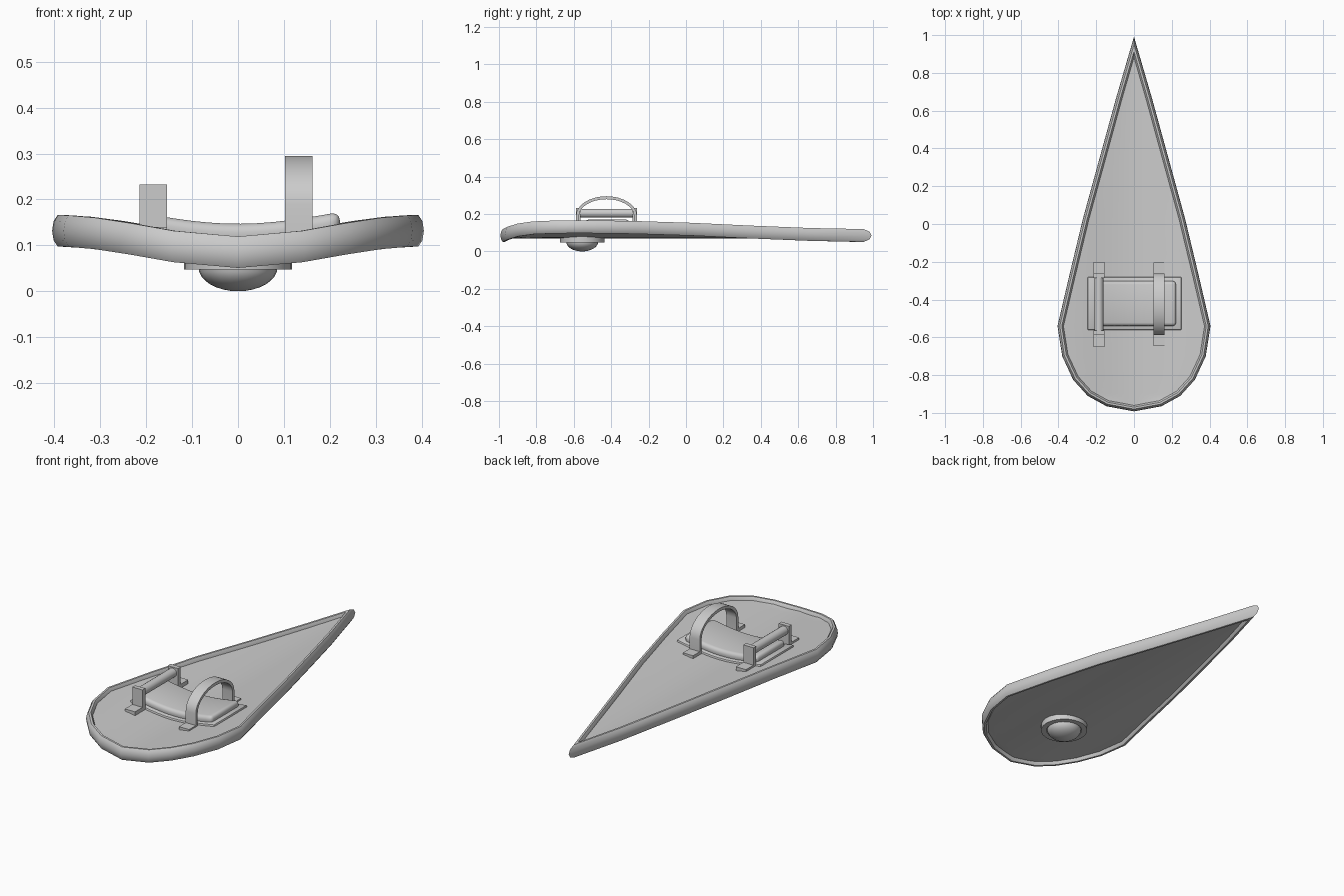
import bpy, bmesh, math
from mathutils import Vector, Matrix

cube = bpy.data.objects.get("Cube")
if cube:
    bpy.data.objects.remove(cube)

grey = bpy.data.materials.new("light grey metal")
grey.use_nodes = True
COLOUR = (0.6, 0.6, 0.6, 1)
grey.diffuse_color = COLOUR
grey.node_tree.nodes["Principled BSDF"].inputs["Base Color"].default_value = COLOUR


def bend(x):
    """Height added by the shield's curve across its width."""
    return 0.0235 * (1 - math.cos(math.pi * min(abs(x), 0.42) / 0.42))


def finish(name, bm, angle=35):
    bmesh.ops.recalc_face_normals(bm, faces=bm.faces)
    mesh = bpy.data.meshes.new(name)
    bm.to_mesh(mesh)
    bm.free()
    mesh.materials.append(grey)
    obj = bpy.data.objects.new(name, mesh)
    bpy.context.collection.objects.link(obj)
    bpy.ops.object.select_all(action='DESELECT')
    obj.select_set(True)
    bpy.context.view_layer.objects.active = obj
    bpy.ops.object.shade_smooth_by_angle(angle=math.radians(angle))
    return obj


def loft(name, rings, close=False, caps=True, angle=35):
    """Skin a list of closed rings of points."""
    bm = bmesh.new()
    vs = [[bm.verts.new(p) for p in ring] for ring in rings]
    n = len(vs[0])
    for i in range(len(vs) if close else len(vs) - 1):
        a, b = vs[i], vs[(i + 1) % len(vs)]
        for j in range(n):
            k = (j + 1) % n
            bm.faces.new((a[j], a[k], b[k], b[j]))
    if caps and not close:
        bm.faces.new(vs[0])
        bm.faces.new(vs[-1])
    return finish(name, bm, angle)


def block(name, lo, hi, bevel=0, segments=2, curved=False):
    """Box between two corners, optionally rounded and following the curve."""
    lo, hi = Vector(lo), Vector(hi)
    size = hi - lo
    bm = bmesh.new()
    bmesh.ops.create_cube(bm, size=1, matrix=Matrix.Translation((lo + hi) / 2)
                          @ Matrix.Diagonal((*size, 1)))
    if bevel:
        bmesh.ops.bevel(bm, geom=bm.edges[:], offset=bevel, segments=segments,
                        profile=0.5, affect='EDGES')
    if curved:
        for i in range(1, 12):
            bmesh.ops.bisect_plane(bm, geom=bm.verts[:] + bm.edges[:] + bm.faces[:],
                                   plane_co=(lo.x + size.x * i / 12, 0, 0),
                                   plane_no=(1, 0, 0))
        for v in bm.verts:
            v.co.z += bend(v.co.x)
    return finish(name, bm)


# Teardrop outline: left half from front to back tip, then mirrored
half = [(0, -0.992), (0.145, -0.965), (0.245, -0.91), (0.322, -0.825), (0.38, -0.70),
        (0.405, -0.54), (0.342, -0.27), (0.27, 0.03), (0.182, 0.35), (0.094, 0.67),
        (0, 0.992)]
outline = [Vector(p) for p in half + [(-x, y) for x, y in half[-2:0:-1]]]
count = len(outline)


def inset(i, d):
    """Outline point i moved inward by d along its corner's mitre."""
    p = outline[i]
    a = (p - outline[i - 1]).normalized()
    b = (outline[(i + 1) % count] - p).normalized()
    na, nb = Vector((-a.y, a.x)), Vector((-b.y, b.x))
    m = (na + nb).normalized()
    return p + m * (d / m.dot(na))


# Rim: oval tube around the outline
SIDES = 10
rim = []
for i in range(count):
    ring = []
    for j in range(SIDES):
        t = 2 * math.pi * j / SIDES
        q = inset(i, 0.017 - 0.017 * math.cos(t))
        ring.append((q.x, q.y, 0.085 + bend(outline[i].x) + 0.036 * math.sin(t)))
    rim.append(ring)
loft("rim", rim, close=True, angle=50)

# Plate: curved sheet spanning the rim
COLS = 16
rows = []
for i in range(len(half)):
    q = inset(i, 0.018)
    w = max(q.x, 0.001)
    xs = [w * (2 * c / COLS - 1) for c in range(COLS + 1)]
    rows.append([(x, q.y, 0.07 + bend(x)) for x in xs]
                + [(x, q.y, 0.105 + bend(x)) for x in reversed(xs)])
loft("shield_plate", rows)

# Arm pad on its flange
block("pad_flange", (-0.247, -0.562, 0.09), (0.252, -0.28, 0.116), 0.008, curved=True)
block("arm_pad", (-0.21, -0.54, 0.1), (0.222, -0.302, 0.147), 0.018, 3, curved=True)

# Handle: two feet, two posts and a round bar
MID = -0.425
for side, label in ((-1, "front"), (1, "back")):
    def span(a, b):
        return sorted((MID + side * a, MID + side * b))
    y0, y1 = span(0.14, 0.225)
    block(f"handle_foot_{label}", (-0.215, y0, 0.105), (-0.155, y1, 0.14))
    y0, y1 = span(0.138, 0.162)
    block(f"handle_post_{label}", (-0.215, y0, 0.12), (-0.155, y1, 0.233))
    y0, y1 = span(0.15, 0.22)
    block(f"strap_foot_{label}", (0.102, y0, 0.1), (0.162, y1, 0.128))

bm = bmesh.new()
bmesh.ops.create_cone(bm, cap_ends=True, segments=16, radius1=0.024, radius2=0.024,
                      depth=0.29, matrix=Matrix.Translation((-0.186, MID, 0.204))
                      @ Matrix.Rotation(math.pi / 2, 4, 'X'))
finish("handle_bar", bm)

# Arm strap: arched band with upright ends
path = [(1, 0, 0.115)]
path += [(math.cos(math.pi * k / 16), math.sin(math.pi * k / 16), 0.19) for k in range(17)]
path += [(-1, 0, 0.115)]
loft("arm_strap", [[(x, MID + c * ry, z + s * rz)
                    for x, ry, rz in ((0.102, 0.163, 0.105), (0.162, 0.163, 0.105),
                                      (0.162, 0.147, 0.089), (0.102, 0.147, 0.089))]
                   for c, s, z in path])


# Boss: domed centre with a surrounding flange under the plate
def turned(name, profile, steps=24):
    rings = [[(r * math.cos(2 * math.pi * k / steps),
               r * math.sin(2 * math.pi * k / steps) - 0.555, z)
              for k in range(steps)] for r, z in profile]
    return loft(name, rings)


turned("boss_flange", [(0.118, 0.085), (0.118, 0.047), (0.09, 0.047), (0.086, 0.055)])
arc = [math.pi / 2 * k / 8 for k in range(8)]
turned("boss_dome", [(0.086 * math.cos(t), 0.052 - 0.052 * math.sin(t)) for t in arc]
       + [(0.002, 0)])
